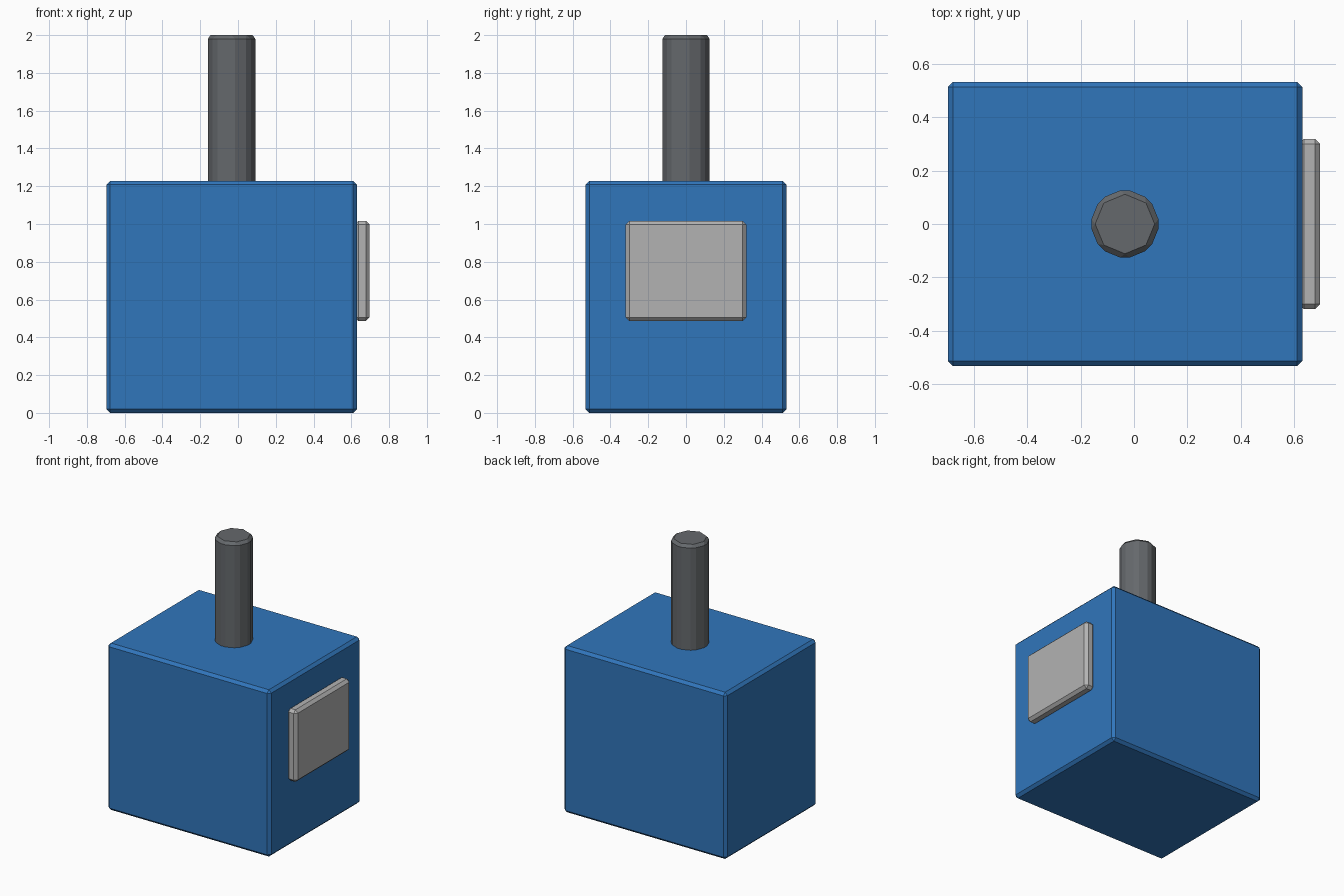
import bpy, bmesh
from mathutils import Matrix, Vector

if "Cube" in bpy.data.objects:
    bpy.data.objects.remove(bpy.data.objects["Cube"])


def finish(name, bm, color=None, bevel=0.02):
    # turn a bmesh into a flat-shaded object with a single chamfer on every sharp edge
    mesh = bpy.data.meshes.new(name)
    bm.to_mesh(mesh)
    bm.free()
    obj = bpy.data.objects.new(name, mesh)
    bpy.context.collection.objects.link(obj)
    mod = obj.modifiers.new("chamfer", 'BEVEL')
    mod.width = bevel
    mod.segments = 1
    mod.limit_method = 'ANGLE'
    if color:
        mat = bpy.data.materials.new(name + "_colour")
        mat.diffuse_color = color
        mat.use_nodes = True
        mat.node_tree.nodes["Principled BSDF"].inputs["Base Color"].default_value = mat.diffuse_color
        mesh.materials.append(mat)
    return obj


def box(name, lo, hi, color=None):
    lo, hi = Vector(lo), Vector(hi)
    bm = bmesh.new()
    bmesh.ops.create_cube(bm, size=1, matrix=Matrix.Translation((lo + hi) / 2)
                          @ Matrix.Diagonal((*(hi - lo), 1)))
    return finish(name, bm, color)


def cylinder(name, x, r, z0, z1, sides, color=None):
    bm = bmesh.new()
    bmesh.ops.create_cone(bm, cap_ends=True, segments=sides, radius1=r, radius2=r,
                          depth=z1 - z0,
                          matrix=Matrix.Translation((x, 0, (z0 + z1) / 2)))
    return finish(name, bm, color)


# main housing
box("housing", (-0.697, -0.532, 0), (0.63, 0.532, 1.228), (0.03, 0.18, 0.5, 1))

# raised plate on the right side
box("side_plate", (0.617, -0.319, 0.486), (0.697, 0.319, 1.017), (0.45, 0.45, 0.45, 1))

# octagonal shaft with chamfered edges
cylinder("shaft", -0.034, 0.133, 1.18, 2.0, 8, (0.13, 0.14, 0.15, 1))
